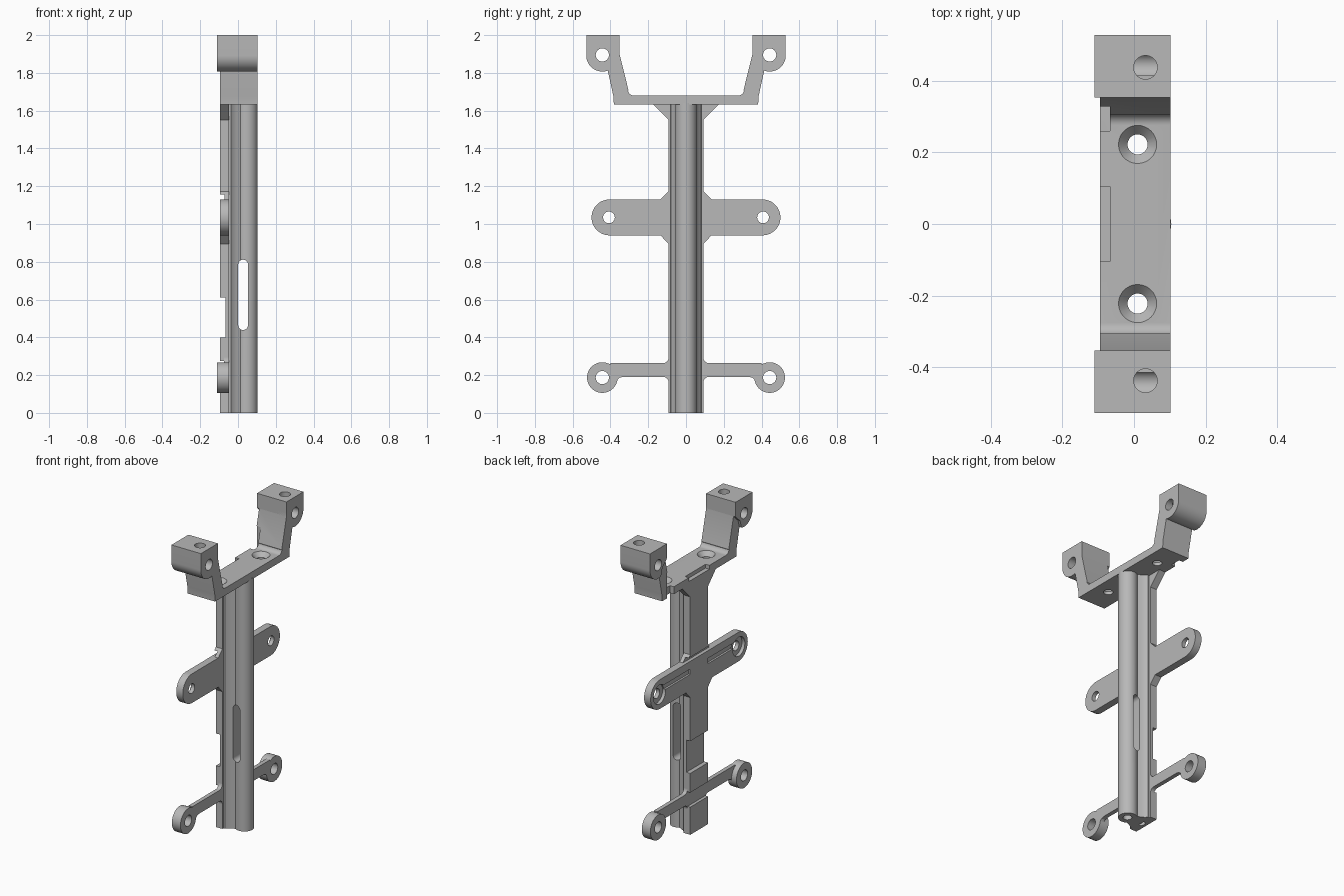
import bpy, bmesh
from math import sin, cos, radians

if "Cube" in bpy.data.objects:
    bpy.data.objects.remove(bpy.data.objects["Cube"])

grey = bpy.data.materials.new("matte_grey")
grey.use_nodes = True
colour = (0.48, 0.48, 0.48, 1)
grey.diffuse_color = colour
grey.node_tree.nodes["Principled BSDF"].inputs["Base Color"].default_value = colour


def arc(a, b, r, start, end, n=12):
    """Points on a circular arc, angles in degrees."""
    angles = [radians(start + (end - start) * i / n) for i in range(n + 1)]
    return [(a + r * cos(t), b + r * sin(t)) for t in angles]


def circle(a, b, r, n=32):
    return arc(a, b, r, 0, 360, n)[:-1]


def rect(a0, a1, b0, b1):
    return [(a0, b0), (a1, b0), (a1, b1), (a0, b1)]


def flip(points, side):
    return [(a * side, b) for a, b in points]


def prism(name, points, axis, lo, hi, end_points=None):
    """Extrude a profile along one axis, with an optional different end."""
    place = {"x": lambda p, d: (d, p[0], p[1]),
             "y": lambda p, d: (p[0], d, p[1]),
             "z": lambda p, d: (p[0], p[1], d)}[axis]
    bm = bmesh.new()
    first = [bm.verts.new(place(p, lo)) for p in points]
    last = [bm.verts.new(place(p, hi)) for p in (end_points or points)]
    bm.faces.new(first)
    bm.faces.new(last)
    for i in range(len(points)):
        j = (i + 1) % len(points)
        bm.faces.new((first[i], first[j], last[j], last[i]))
    bmesh.ops.recalc_face_normals(bm, faces=bm.faces)
    mesh = bpy.data.meshes.new(name)
    bm.to_mesh(mesh)
    bm.free()
    mesh.materials.append(grey)
    obj = bpy.data.objects.new(name, mesh)
    bpy.context.collection.objects.link(obj)
    return obj


def cut(obj, *shape):
    """Subtract a prism from a part."""
    cutter = prism("cutter", *shape)
    cutter.hide_render = True
    mod = obj.modifiers.new("cut", "BOOLEAN")
    mod.operation = "DIFFERENCE"
    mod.solver = "EXACT"
    mod.object = cutter
    bpy.context.view_layer.objects.active = obj
    bpy.ops.object.modifier_apply(modifier=mod.name)
    bpy.data.objects.remove(cutter)


parts = []
BACK, FACE = -0.095, -0.048

# Column: rounded front lobe that flares out into the back plate
flare = [(-0.055, 0.082), (-0.038, 0.08), (-0.024, 0.066), (-0.008, 0.057)]
lobe = arc(0.047, 0, 0.057, 125, -125, 32)
column = prism("column", flare + lobe + [(x, -y) for x, y in reversed(flare)], "z", 0, 1.64)
slot = arc(0.027, 0.785, 0.026, 0, 180) + arc(0.027, 0.465, 0.026, 180, 360)
cut(column, slot, "y", -0.2, 0.2)
cut(column, circle(0.05, 0, 0.026), "z", -0.05, 0.2)
parts.append(column)

# Back plate with recesses across its rear face
plate = prism("back_plate", rect(-0.092, 0.092, 0, 1.64), "x", BACK, FACE)
for depth, z0, z1 in ((-0.067, 0.4, 0.61), (-0.075, 0.18, 0.275), (-0.072, 1.13, 1.157)):
    cut(plate, rect(-0.2, 0.2, z0, z1), "x", -0.2, depth)
cut(plate, circle(-0.055, 0, 0.024), "z", -0.05, 0.15)
parts.append(plate)

# Middle cross arm with chamfered roots and recessed ends
arm_profile = (arc(0.405, 1.035, 0.095, -90, 90, 24)
               + [(0.135, 1.13), (0.09, 1.175), (-0.09, 1.175), (-0.135, 1.13)]
               + arc(-0.405, 1.035, 0.095, 90, 270, 24)
               + [(-0.135, 0.94), (-0.09, 0.892), (0.09, 0.892), (0.135, 0.94)])
middle_arm = prism("middle_arm", arm_profile, "x", BACK, FACE)
cut(middle_arm, rect(-0.2, 0.2, 1.13, 1.157), "x", -0.2, -0.072)
cut(middle_arm, rect(-0.38, 0.38, 1.045, 1.08), "x", -0.2, -0.082)
for s in (1, -1):
    cut(middle_arm, circle(s * 0.408, 1.035, 0.062), "x", -0.2, -0.074)
    cut(middle_arm, circle(s * 0.408, 1.035, 0.031), "x", -0.2, 0.1)
parts.append(middle_arm)

# Lower arms with ring ends, and gussets below the top bracket
bar = ([(0.05, 0.295)] + arc(0.122, 0.293, 0.03, 180, 270, 8)
       + [(0.4, 0.263), (0.4, 0.13), (0.376, 0.15), (0.366, 0.172), (0.352, 0.186), (0.33, 0.191)]
       + arc(0.122, 0.161, 0.03, 90, 180, 8) + [(0.05, 0.161)])
for s, side in ((1, "back"), (-1, "front")):
    arm = prism("lower_arm_" + side, flip(bar, s), "x", -0.075, FACE)
    ring = prism("lower_ring_" + side, circle(s * 0.443, 0.187, 0.081, 48), "x", -0.11, FACE)
    for part in (arm, ring):
        cut(part, circle(s * 0.443, 0.187, 0.035), "x", -0.2, 0.1)
    gusset = [(0.05, 1.64), (0.18, 1.64), (0.092, 1.55), (0.05, 1.55)]
    parts += [arm, ring, prism("gusset_" + side, flip(gusset, s), "x", BACK, FACE)]

# U-shaped top bracket
half = ([(0.382, 1.632), (0.384, 1.675), (0.415, 1.815), (0.415, 1.93), (0.353, 1.93), (0.353, 1.905), (0.305, 1.71)]
        + arc(0.276, 1.712, 0.032, -15, -90, 8))
bracket = prism("top_bracket", half + flip(half[::-1], -1), "x", BACK, 0.102)
cut(bracket, rect(-0.2, -0.067, -0.105, 0.105), "z", 1.655, 1.8)
cut(bracket, rect(-0.2, -0.067, 0.26, 0.33), "z", 1.6, 1.8)
for s in (1, -1):
    cut(bracket, circle(0.01, s * 0.222, 0.028), "z", 1.5, 1.75)
    cut(bracket, circle(0.01, s * 0.222, 0.028), "z", 1.652, 1.682, circle(0.01, s * 0.222, 0.055))
    cut(bracket, circle(s * 0.443, 1.895, 0.035), "x", -0.2, 0.2)
parts.append(bracket)

# Mounting blocks on the bracket tips, rounded below and drilled two ways
block_profile = ([(0.353, 2), (0.528, 2)] + arc(0.443, 1.892, 0.085, 0, -110, 16)
                 + [(0.4, 1.86), (0.353, 1.905)])
for s, side in ((1, "back"), (-1, "front")):
    block = prism("mounting_block_" + side, flip(block_profile, s), "x", -0.11, 0.102)
    cut(block, circle(s * 0.443, 1.895, 0.035), "x", -0.3, 0.3)
    cut(block, circle(0.032, s * 0.437, 0.033), "z", 1.895, 2.1)
    parts.append(block)

# Smooth the curved surfaces while keeping edges crisp
bpy.ops.object.select_all(action="DESELECT")
for part in parts:
    part.select_set(True)
bpy.context.view_layer.objects.active = parts[0]
bpy.ops.object.shade_smooth_by_angle(angle=radians(30))
